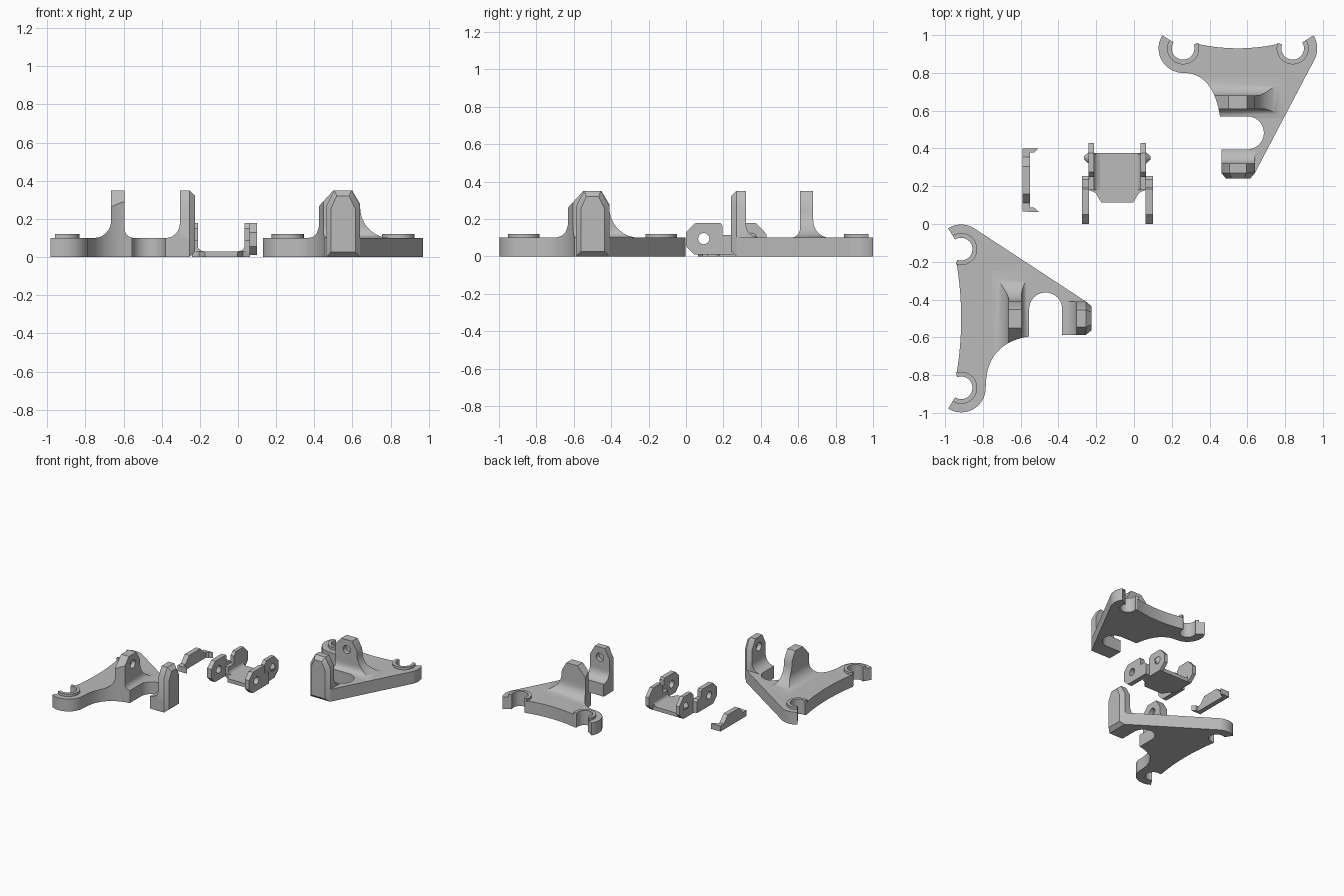
import bpy, bmesh, math
from mathutils import Vector

if "Cube" in bpy.data.objects:
    bpy.data.objects.remove(bpy.data.objects["Cube"])

grey = bpy.data.materials.new("grey plastic")
grey.diffuse_color = (0.5, 0.5, 0.5, 1)
grey.use_nodes = True
grey.node_tree.nodes["Principled BSDF"].inputs["Base Color"].default_value = grey.diffuse_color


def loft(name, rings):
    """Closed solid through rings with equal point counts."""
    bm = bmesh.new()
    vs = [[bm.verts.new(p) for p in r] for r in rings]
    n = len(vs[0])
    for a, b in zip(vs, vs[1:]):
        for i in range(n):
            bm.faces.new((a[i], a[(i + 1) % n], b[(i + 1) % n], b[i]))
    bm.faces.new(vs[0])
    bm.faces.new(vs[-1])
    bmesh.ops.recalc_face_normals(bm, faces=bm.faces)
    me = bpy.data.meshes.new(name)
    bm.to_mesh(me)
    bm.free()
    ob = bpy.data.objects.new(name, me)
    me.materials.append(grey)
    bpy.context.collection.objects.link(ob)
    return ob


def prism(name, pts, lo, hi, fn):
    return loft(name, [[fn(a, b, h) for a, b in pts] for h in (lo, hi)])


def rod(name, p0, p1, r0, r1, n=24):
    """Round bar or cone between two points."""
    p0, p1 = Vector(p0), Vector(p1)
    q = (p1 - p0).to_track_quat('Z', 'Y')
    return loft(name, [[p + q @ Vector((r * math.cos(k * math.tau / n), r * math.sin(k * math.tau / n), 0))
                        for k in range(n)] for p, r in ((p0, r0), (p1, r1))])


def boolean(ob, cutter, op):
    m = ob.modifiers.new("cut", 'BOOLEAN')
    m.operation, m.object, m.solver = op, cutter, 'EXACT'
    bpy.context.view_layer.objects.active = ob
    bpy.ops.object.modifier_apply(modifier=m.name)
    bpy.data.objects.remove(cutter)


def arc(cu, cv, r, a0, a1, n=20):
    return [(cu + r * math.cos(math.radians(a0 + (a1 - a0) * i / n)),
             cv + r * math.sin(math.radians(a0 + (a1 - a0) * i / n))) for i in range(n + 1)]


def bezier(p0, p1, p2, n=14):
    return [tuple((1 - t) ** 2 * a + 2 * t * (1 - t) * b + t * t * c for a, b, c in zip(p0, p1, p2))
            for t in (i / n for i in range(n + 1))]


def bracket(tag, H, place):
    """u runs across the hooks, v runs from the hooks to the arm end."""
    # straight edge touches the hook circle
    du, dv = 0.09 - H, 0.66
    tang = math.degrees(math.atan2(dv, du) - math.acos(0.13 / math.hypot(du, dv)))
    out = bezier((-H + 0.07, -0.025), (0, 0.025), (H - 0.07, -0.025))
    out += arc(H, 0, 0.06, 200, -32)
    out += arc(H, 0, 0.13, -32, tang)
    out += [(0.09, 0.66), (-0.087, 0.66), (-0.087, 0.535)]
    out += arc(0.05, 0.4475, 0.0875, 90, -90)
    out += bezier((-0.095, 0.36), (-0.13, 0.13), (-H, 0.13))
    out += arc(-H, 0, 0.13, 90, 212)[1:]
    out += arc(-H, 0, 0.06, 212, -20)
    prism(tag + "_base", out, 0, 0.1, place)

    # raised rims around the hook openings
    for s in (-1, 1):
        rim = arc(0, 0, 0.06, 200, -32) + arc(0, 0, 0.085, -32, 200)
        prism(tag + "_hook_rim", [(s * (H + a), b) for a, b in rim], 0.095, 0.12, place)

    # flared wall, trimmed to the base outline
    def flare(z, r):
        d = r - max(z - 0.1, 0)
        return r - math.sqrt(r * r - d * d) if d > 0 else 0
    rings = []
    for z in (0.05, 0.1, 0.103, 0.108, 0.115, 0.125, 0.14, 0.16, 0.18, 0.21, 0.24, 0.28, 0.35):
        u0 = -0.15 + max(0, z - 0.24) * 0.91 - flare(z, 0.07)
        u1 = 0.09 - max(0, z - 0.28) * 0.6 + flare(z, 0.16)
        v0, v1 = 0.25 - flare(z, 0.09), 0.32 + flare(z, 0.05)
        rings.append([place(a, b, z) for a, b in ((u0, v0), (u1, v0), (u1, v1), (u0, v1))])
    wall = loft(tag + "_pivot_wall", rings)
    boolean(wall, prism("trim", out, -0.1, 0.5, place), 'INTERSECT')
    boolean(wall, rod("hole", place(0, 0.285, 0.27), place(0, 0.38, 0.27), 0.033, 0.033), 'DIFFERENCE')

    # end post with a bevelled outer face
    prof = [(-0.087, 0), (0.09, 0), (0.09, 0.27), (0.045, 0.35), (-0.045, 0.35), (-0.087, 0.27)]
    post = loft(tag + "_end_post", [
        [place(a, v, b) for a, b in prof] for v in (0.61, 0.66)] + [
        [place(a * 0.72, 0.69, 0.17 + (b - 0.17) * 0.84) for a, b in prof]])
    boolean(post, rod("hole", place(0, 0.58, 0.27), place(0, 0.645, 0.27), 0.033, 0.033), 'DIFFERENCE')
    fil = [(0.63, 0.05), (0.535, 0.05)] + arc(0.535, 0.175, 0.075, -90, 0, 10) + [(0.63, 0.175)]
    prism(tag + "_post_fillet", fil, -0.087, 0.09, lambda a, b, h: place(h, a, b))


bracket("wide_bracket", 0.367, lambda u, v, z: (-0.915 + v, -0.5 + u, z))
bracket("narrow_bracket", 0.29, lambda u, v, z: (0.55 + u, 0.93 - v, z))

# hinge clip: floor plate, two pairs of ears, pins
CX = -0.0885
floor = [(-0.15, 0.375), (0.15, 0.375), (0.15, 0.18), (0.115, 0.165), (0.085, 0.115),
         (-0.085, 0.115), (-0.115, 0.165), (-0.15, 0.18)]
prism("clip_floor", floor, 0, 0.03, lambda a, b, h: (CX + a, b, h))
front = [(0, 0.055), (0.045, 0.01), (0.255, 0.01), (0.255, 0.1), (0.235, 0.115), (0.195, 0.115),
         (0.195, 0.165), (0.185, 0.178), (0.05, 0.178), (0, 0.13)]
rear = [(0.18, 0), (0.375, 0), (0.43, 0.05), (0.43, 0.12), (0.375, 0.178), (0.275, 0.178),
        (0.25, 0.15), (0.25, 0.09), (0.18, 0.09)]
for s in (-1, 1):
    side = lambda a, b, h: (CX + s * h, a, b)
    ear = prism("clip_front_ear", front, 0.15, 0.188, side)
    boolean(ear, rod("hole", side(0.095, 0.095, 0.1), side(0.095, 0.095, 0.25), 0.03, 0.03), 'DIFFERENCE')
    prism("clip_rear_ear", rear, 0.122, 0.152, side)
    rod("clip_pin", side(0.35, 0.095, 0.14), side(0.35, 0.095, 0.177), 0.04, 0.008)
    # small fillet between floor and ear
    cove = [(0.13, 0.01), (0.09, 0.03), (0.108, 0.035), (0.12, 0.047), (0.124, 0.06), (0.13, 0.06)]
    prism("clip_cove", cove, 0.18, 0.37, lambda a, b, h: (CX + s * a, h, b))

# latch bar: raised spine with a barbed hook at each end
spine = [(0.065, 0), (0.4, 0), (0.4, 0.045), (0.355, 0.045), (0.305, 0.1),
         (0.16, 0.1), (0.11, 0.045), (0.065, 0.045)]
prism("latch_spine", spine, -0.59, -0.55, lambda a, b, h: (h, a, b))
for s in (-1, 1):
    barb = [(-0.56, 0.168), (-0.505, 0.168), (-0.53, 0.145), (-0.56, 0.145)]
    prism("latch_barb", barb, 0, 0.045, lambda a, b, h: (a, 0.2325 + s * b, h))

# smooth curves, keep hard edges
for ob in bpy.context.scene.objects:
    ob.select_set(True)
    bpy.context.view_layer.objects.active = ob
bpy.ops.object.shade_smooth_by_angle(angle=math.radians(30))
